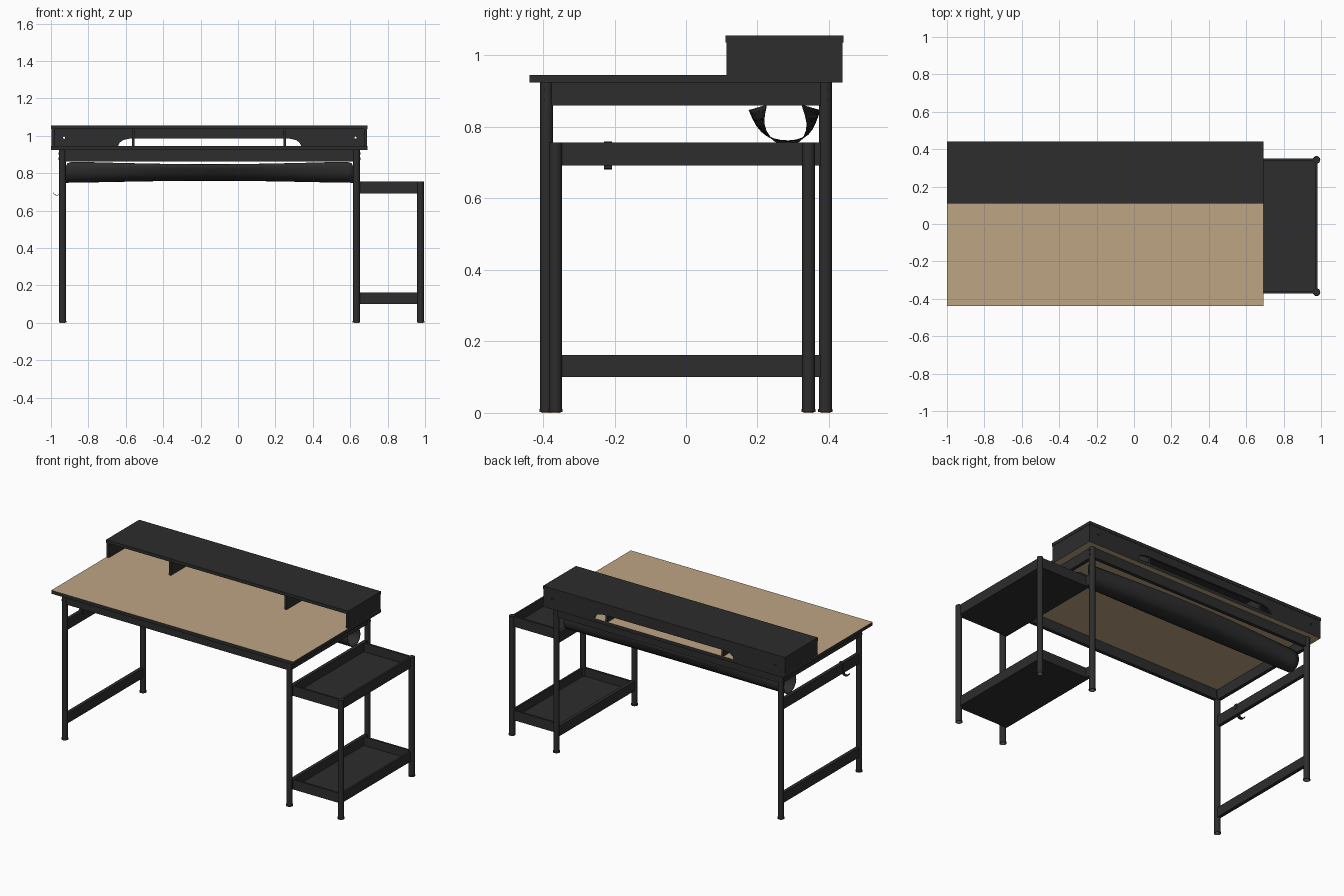
import bpy, bmesh, math

cube = bpy.data.objects.get("Cube")
if cube:
    bpy.data.objects.remove(cube, do_unlink=True)


def make_material(name, rgb):
    m = bpy.data.materials.new(name)
    m.use_nodes = True
    m.diffuse_color = (*rgb, 1)
    m.node_tree.nodes["Principled BSDF"].inputs["Base Color"].default_value = (*rgb, 1)
    return m


BLACK = make_material("charcoal_black", (0.026, 0.026, 0.026))
WOOD = make_material("light_wood", (0.51, 0.376, 0.228))


def finish(name, bm, mats=(BLACK,)):
    bmesh.ops.recalc_face_normals(bm, faces=bm.faces)
    mesh = bpy.data.meshes.new(name)
    bm.to_mesh(mesh)
    bm.free()
    ob = bpy.data.objects.new(name, mesh)
    bpy.context.collection.objects.link(ob)
    for m in mats:
        mesh.materials.append(m)
    return ob


def smooth(ob):
    bpy.ops.object.select_all(action="DESELECT")
    ob.select_set(True)
    bpy.context.view_layer.objects.active = ob
    bpy.ops.object.shade_smooth_by_angle()


def box(name, x, y, z, mats=(BLACK,)):
    bm = bmesh.new()
    bmesh.ops.create_cube(bm, size=1)
    for v in bm.verts:
        for i, (a, b) in enumerate((x, y, z)):
            v.co[i] = (a + b) / 2 + v.co[i] * (b - a)
    return finish(name, bm, mats)


def cylinder(name, centre, radius, depth, mat=BLACK, along_x=False, sides=20):
    bm = bmesh.new()
    bmesh.ops.create_cone(bm, cap_ends=True, segments=sides, radius1=radius,
                          radius2=radius, depth=depth)
    ob = finish(name, bm, (mat,))
    ob.location = centre
    if along_x:
        ob.rotation_euler.y = math.pi / 2
    smooth(ob)
    return ob


def plate(name, points, y0, y1):
    """Extrude an x-z outline along y."""
    bm = bmesh.new()
    face = bm.faces.new([bm.verts.new((x, y0, z)) for x, z in points])
    ext = bmesh.ops.extrude_face_region(bm, geom=[face])["geom"]
    for v in ext:
        if isinstance(v, bmesh.types.BMVert):
            v.co.y = y1
    return finish(name, bm)


# Main dimensions
LEFT, RIGHT, OUTER = -0.938, 0.633, 0.976
LEG_Y, R = 0.39, 0.018
TOP_Z, DESK_Z = 0.945, 0.924
RAILS = {"upper": (0.692, 0.756), "lower": (0.1, 0.162)}

# Desktop: wood above and below, dark edge band
top = box("desktop", (-1, 0.693), (-0.438, 0.438), (DESK_Z, TOP_Z), (BLACK, WOOD))
for p in top.data.polygons:
    p.material_index = 1 if abs(p.normal.z) > 0.5 else 0


# Legs with foot caps and glides
def leg(name, x, y, height):
    cylinder(name, (x, y, (height + 0.008) / 2), R, height - 0.008)
    cylinder(name + "_foot", (x, y, 0.007), R + 0.002, 0.008)
    cylinder(name + "_glide", (x, y, 0.002), R - 0.004, 0.004, WOOD)


for xn, x in (("right_side", LEFT), ("left_side", RIGHT)):
    for yn, y in (("front", -LEG_Y), ("back", LEG_Y)):
        leg(f"{xn}_{yn}_leg", x, y, DESK_Z)
        # Bolts at the top of each leg
        out = -1 if x < 0 else 1
        for z in (0.905, 0.877):
            cylinder("leg_bolt", (x + out * R, y, z), 0.006, 0.006, along_x=True, sides=12)
    # Side apron and side rails
    box(f"{xn}_apron", (x - 0.011, x + 0.011), (-LEG_Y, LEG_Y), (0.86, DESK_Z))
    for rn, z in RAILS.items():
        box(f"{xn}_{rn}_rail", (x - 0.011, x + 0.011), (-LEG_Y, LEG_Y), z)

# Front and back aprons
for yn, y in (("front", -LEG_Y), ("back", LEG_Y)):
    box(f"{yn}_apron", (LEFT, RIGHT), (y - 0.011, y + 0.011), (0.862, DESK_Z))

# Side shelf: two outer legs and two rimmed trays
T0, T1 = -0.365, 0.343
leg("shelf_front_leg", OUTER, T0, 0.757)
leg("shelf_back_leg", OUTER, T1, 0.757)
for rn, (z0, z1) in RAILS.items():
    box(f"{rn}_tray_floor", (RIGHT, OUTER), (T0, T1), (z0, z0 + 0.008))
    box(f"{rn}_tray_outer_rim", (OUTER - 0.008, OUTER + 0.004), (T0, T1), (z0, z1))
    for yn, y in (("front", T0), ("back", T1)):
        box(f"{rn}_tray_{yn}_rim", (RIGHT, OUTER), (y - 0.006, y + 0.006), (z0, z1))

# Riser: top board, ends, dividers and back panel with cable opening
RZ = 1.036
Y0, Y1 = 0.11, 0.44
box("riser_top", (-1, 0.693), (Y0, Y1), (RZ, 1.056))
for name, x in (("right_end", -0.99), ("left_end", 0.683)):
    box(f"riser_{name}", (x - 0.008, x + 0.008), (Y0 + 0.003, Y1 - 0.003), (TOP_Z, RZ))
for x in (-0.56, 0.25):
    box("riser_divider", (x - 0.007, x + 0.007), (Y0 + 0.01, Y1 - 0.005), (TOP_Z, RZ))

MID = -0.152
notch = [(0.49, 0), (0.482, 0.017), (0.465, 0.031), (0.435, 0.039), (0.4, 0.041)]
opening = [(MID - dx, TOP_Z + dz) for dx, dz in notch]
opening += [(MID + dx, TOP_Z + dz) for dx, dz in reversed(notch)]
outline = [(-0.995, RZ), (-0.995, TOP_Z)] + opening + [(0.688, TOP_Z), (0.688, RZ)]
back = plate("riser_back", outline, Y1 - 0.015, Y1 - 0.002)

# Small holes through the back panel
for x in (-0.93, 0.628):
    cutter = cylinder("hole_cutter", (x, Y1, 0.99), 0.006, 0.1, sides=12)
    cutter.rotation_euler.x = math.pi / 2
    cutter.hide_render = True
    cutter.hide_set(True)
    cutter.display_type = "WIRE"
    mod = back.modifiers.new("hole", "BOOLEAN")
    mod.operation = "DIFFERENCE"
    mod.object = cutter

# Cable sling: U section that opens out toward the middle of the desk
end_u = [(0.225, 0.862), (0.21, 0.81), (0.232, 0.767), (0.265, 0.748),
         (0.305, 0.748), (0.335, 0.77), (0.345, 0.81), (0.325, 0.862)]
mid_u = [(0.175, 0.847), (0.195, 0.80), (0.225, 0.771), (0.262, 0.759),
         (0.31, 0.759), (0.345, 0.775), (0.364, 0.81), (0.376, 0.847)]
bm = bmesh.new()
rows = []
STEPS = 24
for i in range(STEPS + 1):
    s = i / STEPS
    w = math.sin(math.pi * s) ** 1.3 if 0 < i < STEPS else 0
    x = LEFT + 0.015 + s * (RIGHT - LEFT - 0.03)
    rows.append([bm.verts.new((x, a[0] + w * (b[0] - a[0]), a[1] + w * (b[1] - a[1])))
                 for a, b in zip(end_u, mid_u)])
for r0, r1 in zip(rows, rows[1:]):
    for j in range(len(r0) - 1):
        bm.faces.new((r0[j], r0[j + 1], r1[j + 1], r1[j]))
sling = finish("cable_sling", bm)
for p in sling.data.polygons:
    p.use_smooth = True
sub = sling.modifiers.new("round", "SUBSURF")
sub.levels = sub.render_levels = 1
sling.modifiers.new("thickness", "SOLIDIFY").thickness = 0.003

# Hook hung over the right-hand side rail
hook = [(-0.924, 0.73), (-0.924, 0.759), (-0.952, 0.759), (-0.952, 0.686),
        (-0.972, 0.684), (-0.982, 0.688), (-0.987, 0.698)]
bm = bmesh.new()
a = [bm.verts.new((x, -0.229, z)) for x, z in hook]
b = [bm.verts.new((x, -0.207, z)) for x, z in hook]
for i in range(len(hook) - 1):
    bm.faces.new((a[i], a[i + 1], b[i + 1], b[i]))
hook_ob = finish("side_hook", bm)
hook_ob.modifiers.new("thickness", "SOLIDIFY").thickness = 0.003
